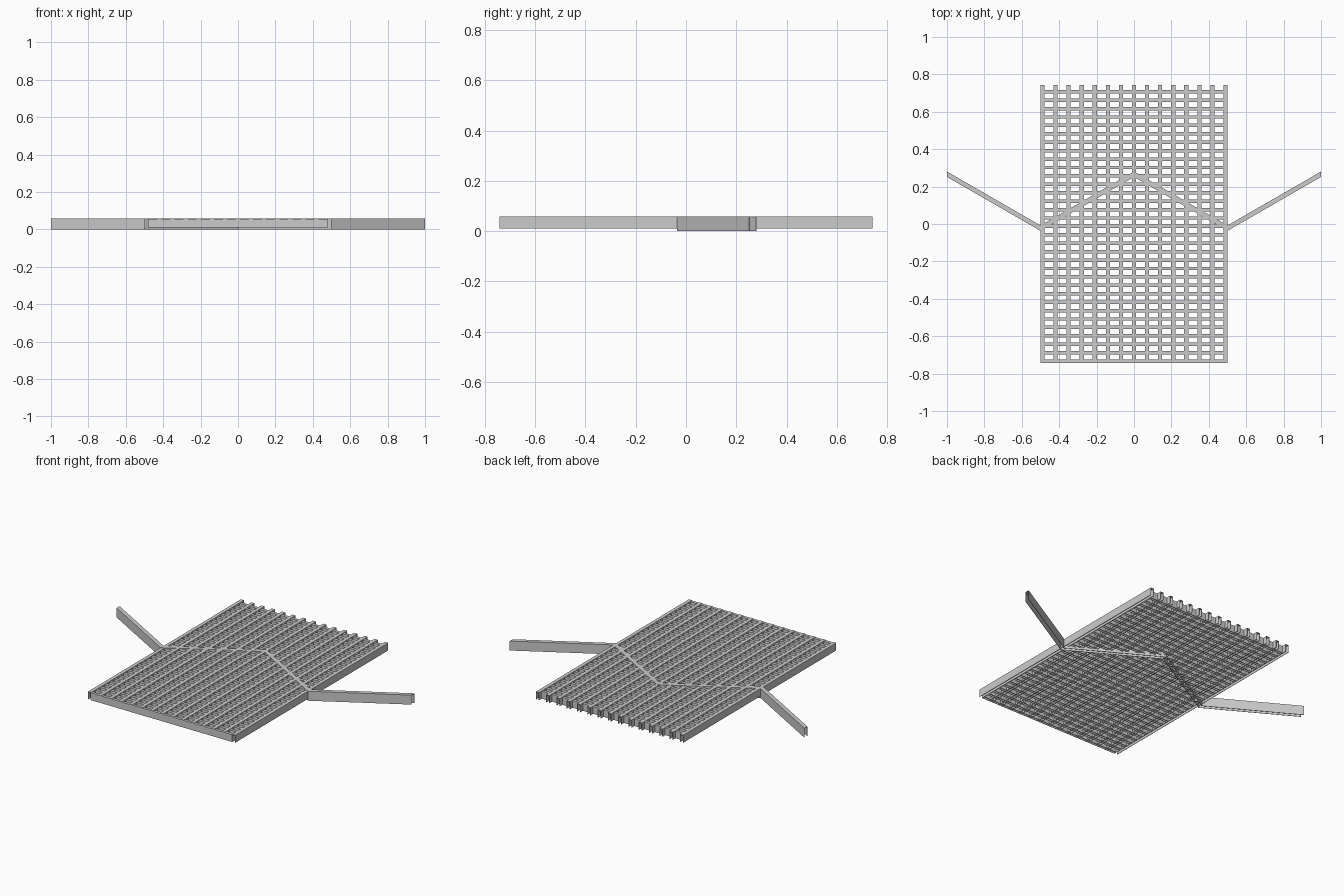
import bpy, bmesh
from mathutils import Vector

if "Cube" in bpy.data.objects:
    bpy.data.objects.remove(bpy.data.objects["Cube"])

WALL = 0.0025


def channel(name, path, side, width, z0, z1):
    """Thin downward-open U channel swept along a path, offset along 'side'."""
    h = width / 2
    profile = [(-h, z0), (-h, z1), (h, z1), (h, z0),
               (h - WALL, z0), (h - WALL, z1 - WALL),
               (-h + WALL, z1 - WALL), (-h + WALL, z0)]
    bm = bmesh.new()
    rings = []
    for p in path:
        rings.append([bm.verts.new(Vector((p[0], p[1], 0)) + Vector(side) * o + Vector((0, 0, z)))
                      for o, z in profile])
    n = len(profile)
    for a, b in zip(rings, rings[1:]):
        for i in range(n):
            j = (i + 1) % n
            bm.faces.new((a[i], a[j], b[j], b[i]))
    # end caps split into leg, top, leg
    for r in (rings[0], rings[-1]):
        for q in ((0, 1, 6, 7), (1, 2, 5, 6), (2, 3, 4, 5)):
            bm.faces.new([r[k] for k in q])
    bmesh.ops.recalc_face_normals(bm, faces=bm.faces)
    mesh = bpy.data.meshes.new(name)
    bm.to_mesh(mesh)
    bm.free()
    obj = bpy.data.objects.new(name, mesh)
    bpy.context.collection.objects.link(obj)
    return obj


def repeat(obj, count, step):
    mod = obj.modifiers.new("repeat", 'ARRAY')
    mod.count = count
    mod.use_relative_offset = False
    mod.use_constant_offset = True
    mod.constant_offset_displace = step


# long bars running front to back
W = 0.022
bars = channel("long_bars", [(-0.5 + W / 2, -0.742), (-0.5 + W / 2, 0.742)],
               (1, 0, 0), W, 0.011, 0.0575)
repeat(bars, 15, ((1 - W) / 14, 0, 0))

# cross bars between the outer long bars
cross = channel("cross_bars", [(-0.478, -0.733), (0.478, -0.733)],
                (0, 1, 0), 0.018, 0.011, 0.0555)
repeat(cross, 33, (0, 0.0450, 0))

# zigzag support beam passing through the deck
hi, lo = 0.266, -0.022
channel("zigzag_beam", [(-1, hi), (-0.5, lo), (0, hi), (0.5, lo), (1, hi)],
        (0, 1, 0), 0.029, 0.0, 0.058)
